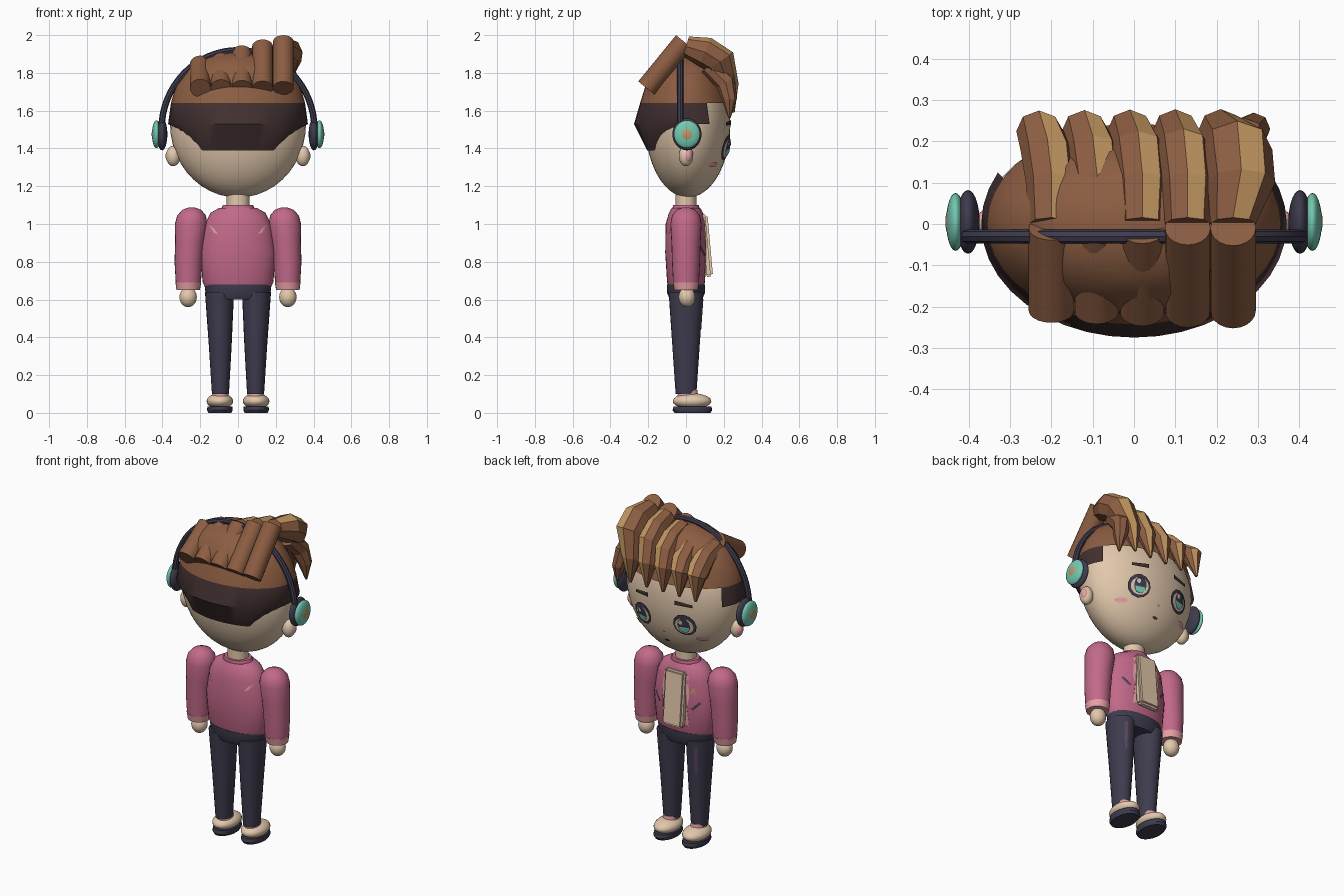
import bpy, bmesh, math
from mathutils import Vector

cube = bpy.data.objects.get("Cube")
if cube:
    bpy.data.objects.remove(cube, do_unlink=True)


def material(name, *rgb):
    lin = [((c / 255 + 0.055) / 1.055) ** 2.4 for c in rgb] + [1.0]
    m = bpy.data.materials.new(name)
    m.use_nodes = True
    m.diffuse_color = lin
    m.node_tree.nodes["Principled BSDF"].inputs["Base Color"].default_value = lin
    return m


skin = material("skin", 226, 200, 172)
hair = material("hair brown", 140, 93, 66)
dark_hair = material("dark hair", 66, 48, 48)
gold = material("gold", 196, 152, 98)
pink = material("jacket pink", 194, 105, 137)
pale_pink = material("pale pink", 230, 160, 165)
navy = material("navy", 62, 60, 78)
teal = material("teal", 116, 200, 178)
mauve = material("mauve", 88, 70, 92)


def finish(name, bm, mats, smooth=True):
    mesh = bpy.data.meshes.new(name)
    bm.to_mesh(mesh)
    bm.free()
    for m in mats:
        mesh.materials.append(m)
    if smooth:
        for p in mesh.polygons:
            p.use_smooth = True
        mesh.set_sharp_from_angle(angle=math.radians(40))
    ob = bpy.data.objects.new(name, mesh)
    bpy.context.collection.objects.link(ob)
    return ob


def skin_rings(bm, rings):
    """Bridge equal rings of points and close both ends."""
    vs = [[bm.verts.new(p) for p in r] for r in rings]
    n = len(vs[0])
    for a, b in zip(vs, vs[1:]):
        for i in range(n):
            f = bm.faces.new((a[i], a[(i + 1) % n], b[(i + 1) % n], b[i]))
            f.material_index = i
    for end in (vs[0][::-1], vs[-1]):
        bm.faces.new(end).material_index = n
    return vs


def loft(name, rings, mat, n=24):
    """Stack of upright ellipses: (cx, cy, z, rx, ry)."""
    bm = bmesh.new()
    skin_rings(bm, [[(cx + rx * math.cos(math.tau * i / n), cy + ry * math.sin(math.tau * i / n), z)
                     for i in range(n)] for cx, cy, z, rx, ry in rings])
    for f in bm.faces:
        f.material_index = 0
    return finish(name, bm, [mat])


def tube(name, path, radii, mats, n=20, side=(1, 0, 0), stripe=None, smooth=True):
    bm = bmesh.new()
    pts, side, rings = [Vector(p) for p in path], Vector(side), []
    for k, p in enumerate(pts):
        t = (pts[min(k + 1, len(pts) - 1)] - pts[max(k - 1, 0)]).normalized()
        up = side.cross(t).normalized()
        rings.append([p + radii[k] * (side * math.cos(math.tau * i / n) + up * math.sin(math.tau * i / n))
                      for i in range(n)])
    skin_rings(bm, rings)
    for f in bm.faces:
        f.material_index = 1 if f.material_index == stripe else 0
    bmesh.ops.recalc_face_normals(bm, faces=bm.faces)
    return finish(name, bm, mats, smooth)


def ball(name, loc, size, mat, n=28, top=1.0):
    bm = bmesh.new()
    bmesh.ops.create_uvsphere(bm, u_segments=n, v_segments=n // 2 + 2, radius=1)
    for v in bm.verts:
        z = v.co.z * (top if v.co.z > 0 else 1)
        v.co = Vector((v.co.x * size[0], v.co.y * size[1], z * size[2])) + Vector(loc)
    return finish(name, bm, [mat])


def plate(name, pts, mat, surf, off=0.006, face=1):
    """Painted detail laid on a surface that gives y for (x, z)."""
    bm = bmesh.new()
    f = bm.faces.new([bm.verts.new((x, face * (surf(x, z) + off), z)) for x, z in pts])
    c = bmesh.ops.poke(bm, faces=[f])["verts"][0]
    c.co.y = face * (surf(c.co.x, c.co.z) + off)
    bm.normal_update()
    if sum(g.normal.y for g in bm.faces) * face < 0:
        bmesh.ops.reverse_faces(bm, faces=bm.faces)
    return finish(name, bm, [mat], False)


def oval(cx, cz, rx, rz, n=10, start=0.0, sweep=math.tau):
    return [(cx + rx * math.cos(start + sweep * i / n), cz + rz * math.sin(start + sweep * i / n))
            for i in range(n)]


def on_rings(rings):
    def surf(x, z):
        for a, b in zip(rings, rings[1:]):
            if a[2] <= z <= b[2]:
                t = (z - a[2]) / (b[2] - a[2])
                cx, cy, _, rx, ry = [p + (q - p) * t for p, q in zip(a, b)]
                return cy + ry * math.sqrt(max(0, 1 - ((x - cx) / rx) ** 2))
        return 0.1
    return surf


# Head and neck
HZ, HR = 1.53, (0.36, 0.225, 0.39)
ball("head", (0, 0.01, HZ), HR, skin, 40, top=0.88)
loft("neck", [(0, 0, 1.05, 0.06, 0.055), (0, 0, 1.2, 0.06, 0.055)], skin)


def face_surf(x, z):
    return 0.01 + HR[1] * math.sqrt(max(0, 1 - (x / HR[0]) ** 2 - ((z - HZ) / HR[2]) ** 2))


# Hair cap with a dark undercut band
cap_rings = [(1.39, 0.32, 0.205), (1.53, 0.37, 0.275), (1.64, 0.355, 0.243), (1.73, 0.33, 0.215),
             (1.82, 0.265, 0.18), (1.88, 0.17, 0.12), (1.91, 0.05, 0.04)]
cap = loft("hair_cap", [(0, 0, z, rx, ry) for z, rx, ry in cap_rings], hair, 40)
cap.data.materials.append(dark_hair)
bm = bmesh.new()
bm.from_mesh(cap.data)
gone = []
for f in bm.faces:
    c = f.calc_center_median()
    f.material_index = 1 if c.z < 1.64 else 0
    limit = 0.0 if c.z < 1.5 else 0.1
    if c.z < 1.64 and (c.y > limit or len(f.verts) > 4):
        gone.append(f)
bmesh.ops.delete(bm, geom=gone, context="FACES")
for v in bm.verts:
    if v.co.z < 1.4:
        v.co.z += max(0, abs(v.co.x) - 0.19) * 0.8
bm.to_mesh(cap.data)
bm.free()

# Swept hair locks: round at the back, faceted with a gold stripe over the brow
for i, (x, top) in enumerate([(-0.2, 1.88), (-0.09, 1.9), (0.02, 1.94), (0.13, 1.975), (0.24, 2.0)]):
    tube(f"back_lock_{i}", [(x, -0.21, 1.72), (x, -0.01, top - 0.035)], [0.055, 0.055], [hair])
    wide = 0.02 if i == 4 else 0
    path = [(x, 0, top - 0.06), (x + wide, 0.1, top - 0.09), (x - 0.01 + wide, 0.18, top - 0.14),
            (x - 0.03, 0.225, 1.73), (x - 0.04, 0.25, 1.59)]
    tube(f"front_lock_{i}", path, [0.055, 0.062 + wide, 0.065 + wide, 0.055, 0.008],
         [hair, gold], n=8, stripe=1, smooth=False)
tube("side_lock", [(0.25, 0.12, 1.84), (0.265, 0.21, 1.75), (0.29, 0.23, 1.66), (0.3, 0.23, 1.56)],
     [0.05, 0.055, 0.04, 0.006], [hair], n=8, smooth=False)

# Headphones
arc = [math.pi * i / 32 for i in range(33)]
tube("headband", [(0.405 * math.cos(a), -0.03, 1.5 + 0.42 * math.sin(a)) for a in arc],
     [0.017] * 33, [navy], n=8, side=(0, 1, 0))
for s, tag in ((1, "left"), (-1, "right")):
    ball(f"{tag}_ear_cushion", (s * 0.402, 0.005, 1.475), (0.028, 0.077, 0.085), navy)
    ball(f"{tag}_ear_cup", (s * 0.432, 0.005, 1.475), (0.023, 0.07, 0.074), teal)
    ball(f"{tag}_ear_cup_button", (s * 0.443, 0.005, 1.475), (0.014, 0.038, 0.04), gold)
    ball(f"{tag}_ear", (s * 0.343, 0.0, 1.36), (0.038, 0.038, 0.054), skin)
    ball(f"{tag}_inner_ear", (s * 0.362, 0.008, 1.36), (0.022, 0.024, 0.034), pale_pink, 16)

    # Eye, brow and blush
    ex, ez = s * 0.14, 1.405
    plate(f"{tag}_eye_outline", oval(ex, ez, 0.066, 0.068, 12), navy, face_surf, 0.012)
    plate(f"{tag}_eye_white", oval(ex, ez - 0.004, 0.052, 0.05, 12), skin, face_surf, 0.016)
    plate(f"{tag}_iris", oval(ex, ez, 0.036, 0.048, 12), navy, face_surf, 0.02)
    plate(f"{tag}_iris_glow", oval(ex, ez - 0.01, 0.031, 0.034, 9, math.pi, math.pi * 9 / 8),
          teal, face_surf, 0.023)
    plate(f"{tag}_eye_glint", oval(ex + 0.014, ez + 0.02, 0.012, 0.014, 8), skin, face_surf, 0.024)
    plate(f"{tag}_brow", [(s * 0.09, 1.525), (s * 0.19, 1.52), (s * 0.19, 1.537), (s * 0.09, 1.55)],
          dark_hair, face_surf, 0.01)
    plate(f"{tag}_blush", oval(s * 0.215, 1.315, 0.032, 0.014), pale_pink, face_surf)
plate("nose", oval(0, 1.33, 0.008, 0.008, 6), pale_pink, face_surf)
plate("mouth", oval(0, 1.265, 0.018, 0.008, 8), dark_hair, face_surf)

# Jacket body
body = [(0, 0, 0.66, 0.17, 0.09), (0, 0, 0.69, 0.187, 0.1), (0, 0, 0.85, 0.2, 0.11),
        (0, 0, 1.0, 0.175, 0.108), (0, 0, 1.06, 0.145, 0.09), (0, 0, 1.085, 0.1, 0.075)]
loft("jacket", body, pink, 32)
body_surf = on_rings(body)
loft("collar", [(0, 0, 1.07, 0.095, 0.075), (0, 0, 1.1, 0.08, 0.068)], pink)

# Shirt panel
bm = bmesh.new()
bmesh.ops.create_cube(bm, size=1)
for v in bm.verts:
    v.co = (v.co.x * 0.135, v.co.y * 0.045, v.co.z * 0.33)
bmesh.ops.bevel(bm, geom=bm.edges[:], offset=0.012, segments=2, affect="EDGES")
panel = finish("shirt_panel", bm, [skin])
panel.location, panel.rotation_euler = (0, 0.106, 0.885), (0.09, 0, 0)
plate("chest_badge", [(-0.13, 0.93), (-0.095, 0.93), (-0.112, 0.97)], gold, body_surf)

# Waist, limbs and feet
loft("waist", [(0, 0, 0.6, 0.15, 0.085), (0, 0, 0.635, 0.172, 0.1), (0, 0, 0.68, 0.178, 0.1)], navy)
for s, tag in ((1, "left"), (-1, "right")):
    plate(f"{tag}_lapel", [(s * 0.066, 0.74), (s * 0.088, 0.73), (s * 0.08, 0.85), (s * 0.092, 0.9),
                          (s * 0.08, 1.03), (s * 0.062, 1.03)], pale_pink, body_surf)
    plate(f"{tag}_pocket", [(s * 0.1, 0.84), (s * 0.112, 0.83), (s * 0.155, 0.875), (s * 0.145, 0.885)],
          mauve, body_surf)
    plate(f"{tag}_back_slash", [(s * 0.105, 0.945), (s * 0.13, 0.955), (s * 0.155, 0.995), (s * 0.14, 0.99)],
          pale_pink, body_surf, face=-1)
    loft(f"{tag}_sleeve", [(s * 0.263, 0, 0.68, 0.066, 0.068), (s * 0.262, 0, 0.8, 0.074, 0.074),
                           (s * 0.256, 0, 0.9, 0.077, 0.077), (s * 0.248, 0, 1.0, 0.086, 0.083),
                           (s * 0.246, 0, 1.045, 0.076, 0.074), (s * 0.245, 0, 1.075, 0.05, 0.05),
                           (s * 0.245, 0, 1.088, 0.015, 0.015)], pink)
    loft(f"{tag}_cuff", [(s * 0.264, 0, 0.65, 0.062, 0.062), (s * 0.263, 0, 0.69, 0.068, 0.07)], pale_pink)
    ball(f"{tag}_hand", (s * 0.264, 0.005, 0.613), (0.046, 0.044, 0.053), skin)
    leg = [(s * 0.093, 0, 0.1, 0.045, 0.055), (s * 0.094, 0, 0.35, 0.06, 0.072),
           (s * 0.098, 0, 0.64, 0.077, 0.092)]
    loft(f"{tag}_leg", leg, navy)
    leg_surf = on_rings(leg)
    plate(f"{tag}_leg_stripe", [(s * 0.115, 0.44), (s * 0.128, 0.44), (s * 0.137, 0.6), (s * 0.118, 0.6)],
          mauve, leg_surf)
    loft(f"{tag}_sock", [(s * 0.093, 0.01, 0.07, 0.045, 0.058), (s * 0.093, 0.01, 0.12, 0.04, 0.05)], pale_pink)
    ball(f"{tag}_shoe", (s * 0.096, 0.032, 0.062), (0.07, 0.102, 0.042), skin)
    loft(f"{tag}_sole", [(s * 0.096, 0.034, 0, 0.06, 0.095), (s * 0.096, 0.034, 0.015, 0.068, 0.105),
                         (s * 0.096, 0.034, 0.035, 0.066, 0.1)], navy)
